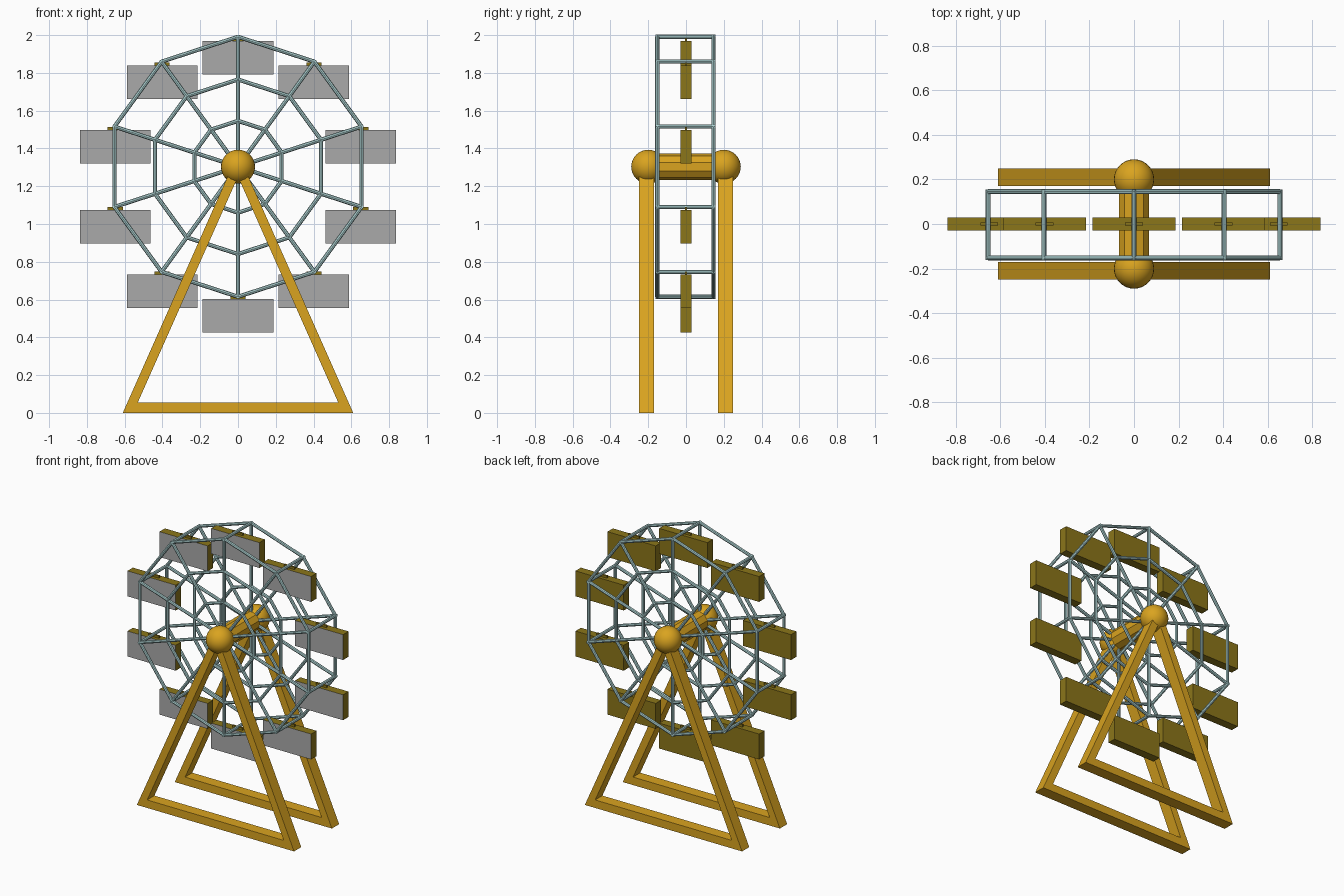
import bpy, bmesh, math
from mathutils import Vector, Matrix

if "Cube" in bpy.data.objects:
    bpy.data.objects.remove(bpy.data.objects["Cube"])

HUB_Z, R = 1.303, 0.688
N = 10


def material(name, rgb):
    m = bpy.data.materials.new(name)
    m.diffuse_color = (*rgb, 1)
    m.use_nodes = True
    m.node_tree.nodes["Principled BSDF"].inputs["Base Color"].default_value = m.diffuse_color
    return m


GOLD = material("gold_paint", (0.70, 0.37, 0.014))
STEEL = material("pale_blue_steel", (0.43, 0.66, 0.66))
OLIVE = material("olive_paint", (0.26, 0.18, 0.01))
GREY = material("grey_panel", (0.40, 0.40, 0.40))


def finish(name, bm, *mats):
    bmesh.ops.recalc_face_normals(bm, faces=bm.faces)
    me = bpy.data.meshes.new(name)
    bm.to_mesh(me)
    bm.free()
    ob = bpy.data.objects.new(name, me)
    bpy.context.collection.objects.link(ob)
    for m in mats:
        me.materials.append(m)
    return ob


def rod(bm, a, b, r, sides=8):
    a, b = Vector(a), Vector(b)
    d = b - a
    rot = d.to_track_quat('Z', 'Y').to_matrix().to_4x4()
    bmesh.ops.create_cone(bm, cap_ends=True, segments=sides, radius1=r, radius2=r,
                          depth=d.length, matrix=Matrix.Translation((a + b) / 2) @ rot)


def box(bm, center, size):
    m = Matrix.Translation(center) @ Matrix.Diagonal((*size, 1))
    bmesh.ops.create_cube(bm, size=1, matrix=m)


def rim_point(radius, k, y, z=HUB_Z):
    a = math.pi / 2 + k * 2 * math.pi / N
    return Vector((radius * math.cos(a), y, z + radius * math.sin(a)))


# wheel sides: three ten-sided rings plus spokes
sides = {"front_wheel": -0.152, "back_wheel": 0.145}
for name, y in sides.items():
    bm = bmesh.new()
    for k in range(N):
        for radius in (R, 0.462, 0.243):
            rod(bm, rim_point(radius, k, y), rim_point(radius, k + 1, y), 0.011)
        rod(bm, (0, y, HUB_Z), rim_point(R, k, y), 0.011)
    finish(name, bm, STEEL)

# cross bars joining both rims
bm = bmesh.new()
for k in range(N):
    rod(bm, rim_point(R, k, -0.162), rim_point(R, k, 0.155), 0.011)
finish("rim_cross_bars", bm, STEEL)

# cabins hanging upright, grey panel on the front face
for k in range(N):
    top = rim_point(0.683, k, 0, 1.287)
    bm = bmesh.new()
    box(bm, top - Vector((0, 0, 0.09)), (0.374, 0.06, 0.178))
    bm.normal_update()
    for f in bm.faces:
        f.material_index = 1 if f.normal.y < -0.9 else 0
    box(bm, top + Vector((0, 0, 0.002)), (0.08, 0.012, 0.026))
    finish(f"cabin_{k + 1}", bm, OLIVE, GREY)

# triangular support frames and bearing balls
outer = [(-0.61, 0), (0.61, 0), (0, 1.375)]
inner = [(-0.53, 0.056), (0.53, 0.056), (0, 1.25)]
for name, s in (("front", -1), ("back", 1)):
    bm = bmesh.new()
    loops = [[bm.verts.new((x, s * y, z)) for x, z in prof]
             for prof, y in ((outer, 0.17), (outer, 0.25), (inner, 0.25), (inner, 0.17))]
    for i in range(4):
        a, b = loops[i], loops[(i + 1) % 4]
        for j in range(3):
            n = (j + 1) % 3
            bm.faces.new((a[j], a[n], b[n], b[j]))
    finish(f"{name}_support_frame", bm, GOLD)

    bm = bmesh.new()
    bmesh.ops.create_uvsphere(bm, u_segments=32, v_segments=16, radius=0.09,
                              matrix=Matrix.Translation((0, s * 0.2, HUB_Z)))
    for f in bm.faces:
        f.smooth = True
    finish(f"{name}_bearing_ball", bm, GOLD)

# axle
bm = bmesh.new()
rod(bm, (0, -0.2, HUB_Z), (0, 0.2, HUB_Z), 0.071, 10)
finish("axle", bm, GOLD)
